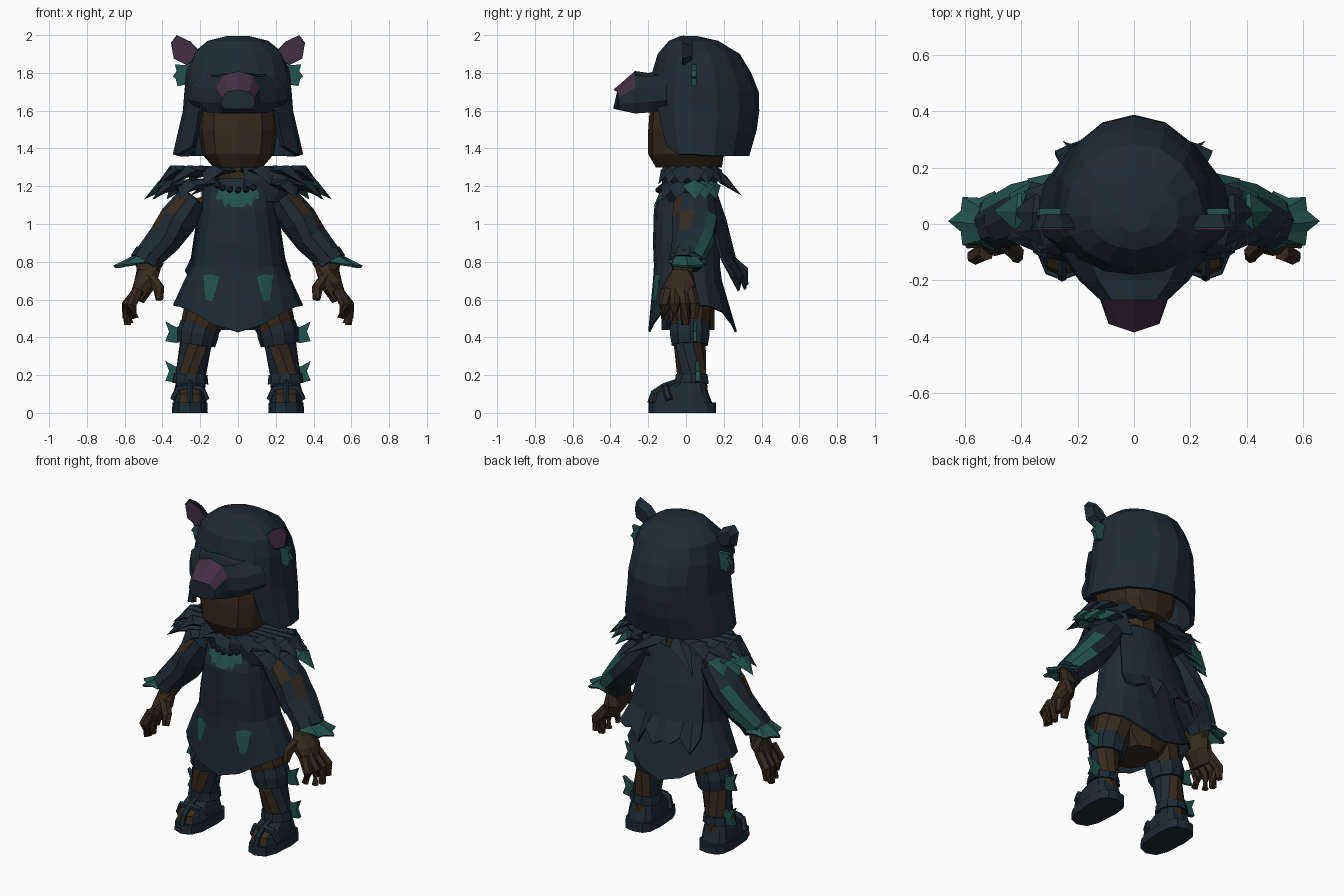
import bpy, bmesh
from math import sin, cos, pi, radians, copysign
from mathutils import Vector
from mathutils.bvhtree import BVHTree

if "Cube" in bpy.data.objects:
    bpy.data.objects.remove(bpy.data.objects["Cube"])

# Materials
def material(name, rgb):
    m = bpy.data.materials.new(name)
    m.use_nodes = True
    m.diffuse_color = (*rgb, 1)
    m.node_tree.nodes["Principled BSDF"].inputs["Base Color"].default_value = (*rgb, 1)
    return m

MATS = [material("navy cloth", (.0125, .0235, .034)), material("brown skin", (.036, .0225, .0125)),
        material("teal trim", (.0165, .084, .069)), material("plum", (.056, .027, .058))]
NAVY, SKIN, TEAL, PLUM = range(4)

# Helpers
def build(name, mesh, mat=NAVY, pair=False, solid=0):
    """Make an object, or a mirrored left/right pair; mat is an index or a rule."""
    verts, faces = mesh
    for side in ((1, -1) if pair else (1,)):
        label = name if not pair else ("left_" if side > 0 else "right_") + name
        bm = bmesh.new()
        vs = [bm.verts.new((side * p[0], p[1], p[2])) for p in verts]
        for f in faces:
            bm.faces.new([vs[i] for i in f])
        bmesh.ops.recalc_face_normals(bm, faces=bm.faces)
        bm.normal_update()
        for f in bm.faces:
            c, n = f.calc_center_median(), f.normal.copy()
            c.x *= side
            n.x *= side
            f.material_index = mat(c, n) if callable(mat) else mat
        me = bpy.data.meshes.new(label)
        bm.to_mesh(me)
        bm.free()
        for m in MATS:
            me.materials.append(m)
        ob = bpy.data.objects.new(label, me)
        bpy.context.collection.objects.link(ob)
        if solid:
            mod = ob.modifiers.new("thickness", 'SOLIDIFY')
            mod.thickness = solid

def loft(rings, closed=True, caps=True, skip=lambda r, i: False):
    n = len(rings[0])
    faces = [(r * n + i, r * n + (i + 1) % n, (r + 1) * n + (i + 1) % n, (r + 1) * n + i)
             for r in range(len(rings) - 1) for i in range(n if closed else n - 1) if not skip(r, i)]
    if caps:
        faces += [tuple(range(n))[::-1], tuple(range((len(rings) - 1) * n, len(rings) * n))]
    return [p for ring in rings for p in ring], faces

def ring(z, w, yf, yb, n=16, power=1, cx=0, yc=.03):
    """Horizontal section, starting at the front."""
    pts = []
    for i in range(n):
        s, c = sin(2 * pi * i / n), cos(2 * pi * i / n)
        s, c = copysign(abs(s) ** power, s), copysign(abs(c) ** power, c)
        pts.append((cx + w * s, yc - (yc - yf if c > 0 else yb - yc) * c, z))
    return pts

def limb(path, n=8, wide=1):
    """Tube through (x, y, z, radius) points."""
    pts = [Vector(p[:3]) for p in path]
    rings = []
    for k, p in enumerate(pts):
        t = pts[min(k + 1, len(pts) - 1)] - pts[max(k - 1, 0)]
        q, r = t.to_track_quat('Z', 'Y'), path[k][3]
        rings.append([p + q @ Vector((wide * r * cos(2 * pi * (i + .5) / n),
                                      r * sin(2 * pi * (i + .5) / n), 0)) for i in range(n)])
    return loft(rings)

def prism(outline, y0, y1):
    return loft([[(x, y, z) for x, z in outline] for y in (y0, y1)])

def join(meshes):
    verts, faces = [], []
    for v, f in meshes:
        faces += [tuple(i + len(verts) for i in face) for face in f]
        verts += v
    return verts, faces

# Head and neck
build("head", loft([ring(*p, n=12, power=.7) for p in (
    (1.3, .13, -.16, .19), (1.37, .19, -.2, .2), (1.5, .21, -.2, .22), (1.63, .2, -.19, .2))]), SKIN)
build("neck", limb([(0, .03, 1.12, .11), (0, .03, 1.33, .11)]), SKIN)

# Animal hood, open at the face, with flared lower corners
hood = [ring(*p) for p in (
    (1.37, .345, -.16, .335), (1.5, .315, -.19, .375), (1.6, .292, -.22, .388), (1.7, .284, -.21, .385),
    (1.8, .274, -.18, .345), (1.9, .245, -.15, .285), (1.97, .16, -.09, .17), (1.995, .06, -.03, .06))]
hood[0] = [(x, y, z + (.04 if y < -.08 else -.01 if y > .1 else 0)) for x, y, z in hood[0]]
verts, faces = loft(hood, caps=False, skip=lambda r, i: r < 2 and i in (0, 1, 14, 15))
faces.append(tuple(range(len(verts) - 16, len(verts))))
build("hood", (verts, faces), solid=.025)

# Muzzle with a pointed tip and a painted nose
half = [(0, 0), (.8, 0), (1, .25), (.95, .6), (.65, .9), (0, 1)]
muzzle = []
for y, w, zb, zt in ((-.1, .265, 1.6, 1.82), (-.2, .195, 1.59, 1.8), (-.27, .12, 1.585, 1.81), (-.385, .09, 1.61, 1.71)):
    section = half + [(-a, b) for a, b in half[-2:0:-1]]
    muzzle.append([(w * a, y + (.03 * abs(a) if y < -.3 else 0), zb + (zt - zb) * b) for a, b in section])
build("muzzle", loft(muzzle), lambda c, n: PLUM if c.y < -.28 and n.z > .4 else NAVY)

# Ears and tufts
ear = [(.19, 1.9), (.25, 1.965), (.325, 2), (.355, 1.96), (.34, 1.875), (.27, 1.84)]

def scaled_ear(y, s):
    return [(.29 + (x - .29) * s, y, 1.92 + (z - 1.92) * s) for x, z in ear]

build("ear", loft([scaled_ear(-.015, 1), scaled_ear(.035, .6)]), pair=True)
build("inner_ear", loft([scaled_ear(-.022, .9), scaled_ear(-.014, .9)]), PLUM, pair=True)
build("head_tuft", prism([(.26, 1.84), (.335, 1.845), (.325, 1.81), (.345, 1.78), (.33, 1.77), (.32, 1.73), (.26, 1.74)],
                         .03, .055), TEAL, pair=True)

# Tunic with a pointed front and back hem
tunic = [ring(*p, power=.85) for p in (
    (1.24, .1, -.08, .12), (1.2, .19, -.12, .14), (1.08, .2, -.17, .17), (.9, .23, -.175, .18),
    (.78, .245, -.17, .18), (.7, .285, -.175, .19))]
tunic.append([(x, y, z - .14 * cos(2 * pi * i / 16) ** 4) for i, (x, y, z) in enumerate(ring(.57, .345, -.2, .27))])
tunic_mesh = loft(tunic, caps=False)
build("tunic", tunic_mesh, solid=.012)
build("shorts", loft([ring(z, w, -.13, .15, n=10) for z, w in ((.44, .12), (.52, .22), (.68, .24))]),
      lambda c, n: NAVY if n.y < -.3 else SKIN)

# Painted patches laid on the tunic front
surface = BVHTree.FromPolygons([Vector(p) for p in tunic_mesh[0]], tunic_mesh[1])

def front_y(x, z):
    hit = surface.ray_cast(Vector((x, -2, z)), Vector((0, 1, 0)))[0]
    return hit.y if hit else -.15

def patch(name, outline, pair=False):
    bm = bmesh.new()
    bm.faces.new([bm.verts.new((x, 0, z)) for x, z in outline])
    bmesh.ops.triangulate(bm, faces=bm.faces)
    bmesh.ops.subdivide_edges(bm, edges=bm.edges, cuts=3, use_grid_fill=True)
    bm.verts.index_update()
    mesh = ([(v.co.x, front_y(v.co.x, v.co.z) - .007, v.co.z) for v in bm.verts],
            [tuple(v.index for v in f.verts) for f in bm.faces])
    bm.free()
    build(name, mesh, TEAL, pair)

bib = [(0, 1.11), (.03, 1.09), (.05, 1.11), (.07, 1.09), (.08, 1.13), (.12, 1.13), (.1, 1.19)]
patch("chest_bib", bib + [(-x, z) for x, z in bib[:0:-1]])
patch("skirt_patch", [(.1, .72), (.14, .735), (.185, .73), (.18, .68), (.16, .66), (.17, .6), (.135, .59), (.115, .66)], True)

# Necklace beads
for i in range(-4, 5):
    x, z = .125 * sin(i * pi / 9), 1.235 - .055 * cos(i * pi / 9)
    bpy.ops.mesh.primitive_ico_sphere_add(subdivisions=1, radius=.02, location=(x, front_y(x, z) - .015, z))
    bpy.context.object.name = "necklace_bead"
    bpy.context.object.data.materials.append(MATS[NAVY])

# Ragged cape
cape = []
for k, (z, w, y) in enumerate(((1.21, .17, .15), (1.02, .22, .215), (.82, .25, .265), (.68, .28, .33))):
    cape.append([(w * u / 5, y - .07 * (u / 5) ** 2, z + (.06 * (u % 2) + .03 * sin(u * 2) if k == 3 else 0))
                 for u in range(-5, 6)])
build("cape", loft(cape, closed=False, caps=False), solid=.014)

# Layered fur mantle
def around(t, p, off=0, dz=0):
    return (p[0] * cos(t) - off * sin(t), .03 + p[1] * sin(t) + off * cos(t), p[2] + dz)

def feather(angle, root, mid, tip, width):
    t = radians(angle)
    verts = [around(t, root, -width * .6), around(t, root, width * .6), around(t, mid, width), around(t, tip),
             around(t, mid, -width), around(t, mid, 0, .025), around(t, root, 0, .02), around(t, mid, 0, -.04)]
    return verts, [(0, 6, 5, 4), (6, 1, 2, 5), (4, 5, 3), (5, 2, 3), (0, 4, 7), (0, 7, 1), (1, 7, 2),
                   (4, 3, 7), (7, 3, 2), (0, 1, 6)]

shell = [[around(radians(a), p) for a in range(-85, 61, 18)]
         for p in ((.08, .08, 1.29), (.31, .14, 1.3), (.38, .16, 1.24), (.28, .15, 1.12))]
build("mantle", loft(shell, closed=False, caps=False), solid=.01)
upper = [feather(a, (.1, .1, 1.28), (.36, .15, 1.285), (tip, .19, 1.21), .065)
         for a, tip in ((-68, .46), (-42, .48), (-18, .45), (4, .43), (27, .44), (55, .45))]
lower = [feather(a, (.2, .1, 1.22), (.42, .16, 1.205), (.48 + .02 * (a % 2), .2, 1.13), .065)
         for a in (-50, -25, 5, 22, 41)]
build("fur_mantle", join(upper), pair=True)
build("mantle_fringe", join(lower), lambda c, n: TEAL if c.x > .3 and c.y > -.02 else NAVY, pair=True)
build("back_fur", feather(62, (.1, .12, 1.27), (.2, .18, 1.25), (.54, .3, 1.15), .06), pair=True)

# Arms and sleeves
build("upper_arm", limb([(.17, .02, 1.1, .05), (.32, .02, 1.07, .06), (.36, .03, .95, .06)]), SKIN, True)

def sleeve_colour(c, n):
    if c.z > 1.02 and -.8 < n.y < -.3 and n.x > .1:
        return SKIN
    if n.y > .35 and n.x > .2 and n.z < .5 and c.z < 1.06 or c.z < .9 and n.x > .5 and n.y < .2:
        return TEAL
    return NAVY

build("sleeve", limb([(.23, .04, 1.14, .085), (.32, .045, 1.02, .1), (.39, .04, .92, .092), (.49, .005, .81, .075)],
                     n=10, wide=1.25), sleeve_colour, True)
build("cuff_band", limb([(.465, .01, .835, .085), (.495, 0, .79, .085)], wide=1.1), pair=True)
star = [[], []]
for i in range(14):
    a, long = pi * i / 7, i % 2 == 0
    star[0].append((.5 + .06 * cos(a), .07 * sin(a), .83))
    star[1].append((.525 + (.135 if long else .1) * cos(a), .01 + (.11 if long else .085) * sin(a), .795 - .015 * cos(a)))
build("cuff_fringe", loft(star, caps=False), TEAL, True, .015)

# Hands
build("palm", limb([(.47, 0, .84, .05), (.475, -.02, .75, .045), (.495, -.03, .68, .055), (.535, -.035, .6, .042)],
                   wide=1.6), SKIN, True)
fingers = [limb([(.525, y * .8 - .01, .65, .03), (.58 - dx, y, .57, .03), (.575 - dx * 2, y, z, .021)], n=6)
           for y, z, dx in ((-.115, .5, .015), (-.06, .475, 0), (-.005, .465, -.005), (.045, .5, -.008))]
thumb = limb([(.465, -.06, .72, .035), (.42, -.1, .66, .031), (.415, -.12, .6, .021)], n=6)
build("fingers", join(fingers + [thumb]), SKIN, True)

# Legs with side wraps and bands
build("leg", limb([(.15, .02, .62, .12), (.19, .02, .48, .11), (.225, .02, .36, .085), (.25, .03, .2, .08),
                   (.255, .04, .08, .08)], n=10),
      lambda c, n: NAVY if c.z < .42 and (n.x < -.75 or n.x > .5 and n.y < .1) else SKIN, True)
build("knee_band", limb([(.2, .02, .47, .105), (.212, .02, .42, .11), (.22, .02, .36, .1)], n=10), pair=True)
build("ankle_band", limb([(.25, .03, .205, .088), (.252, .03, .155, .095)], n=10), pair=True)
tuft = [(.28, .46), (.33, .455), (.385, .485), (.365, .43), (.385, .38), (.33, .37), (.28, .38)]
build("knee_tuft", prism(tuft, .04, .055), TEAL, True)
build("ankle_tuft", prism([(x, z - .21) for x, z in tuft], .05, .075), TEAL, True)

# Sandals with bare toes
foot = dict(n=12, power=.7, cx=.255)
build("sole", loft([ring(0, .095, -.2, .16, **foot), ring(.055, .092, -.197, .16, **foot)]), pair=True)
build("shoe_upper", loft([ring(z, w, yf, yb, **foot) for z, w, yf, yb in (
    (.05, .088, -.185, .14), (.1, .086, -.17, .12), (.135, .08, -.12, .11), (.165, .072, -.04, .1))]),
    lambda c, n: SKIN if c.y < -.09 and abs(n.x) < .5 and n.y < -.2 else NAVY, True)
build("toe_strap", limb([(.255, -.188, .05, .018), (.255, -.17, .105, .018), (.255, -.115, .14, .018),
                         (.255, -.04, .165, .018)], n=6), pair=True)
build("foot_strap", limb([(.168, -.09, .07, .02), (.195, -.105, .13, .02), (.255, -.11, .14, .02),
                          (.315, -.105, .13, .02), (.342, -.09, .07, .02)], n=6), pair=True)
